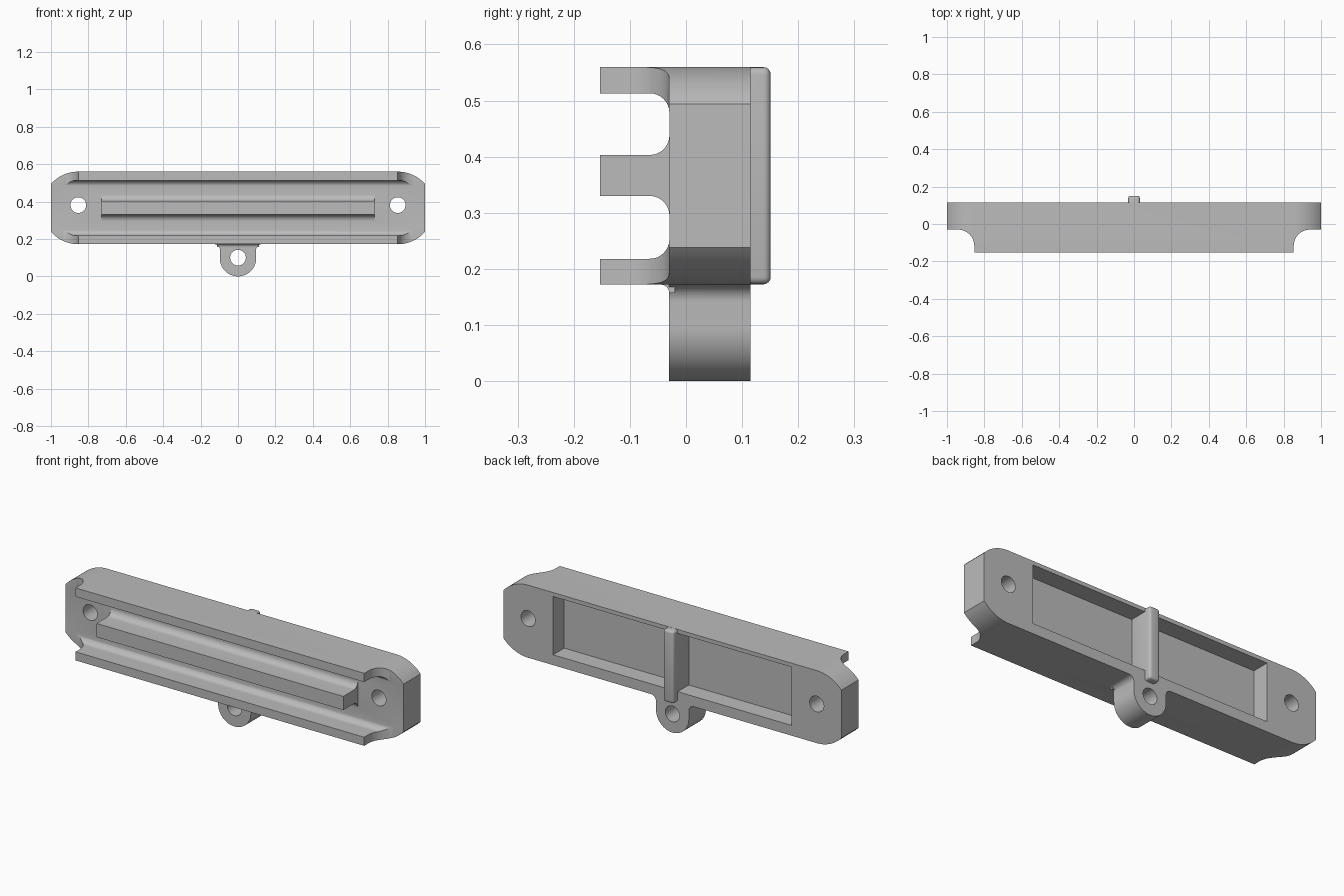
import bpy, bmesh
from math import sin, cos, pi, radians, acos

cube = bpy.data.objects.get("Cube")
if cube:
    bpy.data.objects.remove(cube, do_unlink=True)

grey = bpy.data.materials.new("plain grey")
grey.use_nodes = True
grey.diffuse_color = (0.5, 0.5, 0.5, 1)
grey.node_tree.nodes["Principled BSDF"].inputs["Base Color"].default_value = (0.5, 0.5, 0.5, 1)

FRONT, FACE, BACK = -0.153, -0.03, 0.115   # rail tips, plate front, plate back
BOTTOM, TOP = 0.172, 0.56
MID = (BOTTOM + TOP) / 2
HOLE_X, HOLE_Z, HOLE_R = 0.854, 0.381, 0.042


def arc(cu, cv, r, a0, a1, n=12):
    """Points on an arc, angles in degrees."""
    angles = [radians(a0 + (a1 - a0) * i / n) for i in range(n + 1)]
    return [(cu + r * cos(a), cv + r * sin(a)) for a in angles]


def prism(name, profile, axis, lo, hi):
    """Extrude a closed 2D profile along one axis; profile uses the other two in xyz order."""
    bm = bmesh.new()
    def place(p, d):
        c = list(p)
        c.insert("xyz".index(axis), d)
        return bm.verts.new(c)
    a = [place(p, lo) for p in profile]
    b = [place(p, hi) for p in profile]
    bm.faces.new(a)
    bm.faces.new(b[::-1])
    for i in range(len(a)):
        j = (i + 1) % len(a)
        bm.faces.new((a[j], a[i], b[i], b[j]))
    bmesh.ops.recalc_face_normals(bm, faces=bm.faces)
    mesh = bpy.data.meshes.new(name)
    bm.to_mesh(mesh)
    bm.free()
    mesh.materials.append(grey)
    ob = bpy.data.objects.new(name, mesh)
    bpy.context.collection.objects.link(ob)
    return ob


def box(name, x, y, z):
    return prism(name, [(x[0], y[0]), (x[1], y[0]), (x[1], y[1]), (x[0], y[1])], "z", *z)


def apply(ob, mod):
    bpy.context.view_layer.objects.active = ob
    bpy.ops.object.modifier_apply(modifier=mod.name)


def combine(ob, other, operation):
    mod = ob.modifiers.new("combine", "BOOLEAN")
    mod.operation, mod.solver, mod.object = operation, "EXACT", other
    apply(ob, mod)
    bpy.data.objects.remove(other, do_unlink=True)


# Long body with round ends cut off flat
R = (TOP - BOTTOM) / 2
tip = 90 - acos((1 - HOLE_X) / R) * 180 / pi
tip = 90 - tip
right = arc(HOLE_X, MID, R, -90, -tip) + arc(HOLE_X, MID, R, tip, 90)
body = prism("body", right + [(-x, z) for x, z in reversed(right)], "y", FRONT, BACK)

# Stepped ends with a large fillet
r = 0.087
for s in (-1, 1):
    step = [(HOLE_X, -0.3)] + arc(HOLE_X + r, FACE - r, r, 180, 90) + [(1.2, FACE), (1.2, -0.3)]
    combine(body, prism("end_step", [(s * x, y) for x, y in step], "z", 0, 0.8), "DIFFERENCE")

# Wide filleted channel between the rails
f, floor = 0.035, FACE + 0.0004
z0, z1 = 0.218, 0.513
channel = ([(-0.3, z0)] + arc(floor - f, z0 + f, f, -90, 0, 8)
           + arc(floor - f, z1 - f, f, 0, 90, 8) + [(-0.3, z1)])
combine(body, prism("channel", channel, "x", -1.2, 1.2), "DIFFERENCE")

# Centre bar with flared feet
b0, b1 = 0.33, 0.403
bar = ([(FRONT, b0)] + arc(floor - f, b0 - f, f, 90, 0, 8) + [(0, b0 - f), (0, b1 + f)]
       + arc(floor - f, b1 + f, f, 0, -90, 8) + [(FRONT, b1)])
combine(body, prism("centre_bar", bar, "x", -0.73, 0.73), "UNION")

# Hanging lug with fillets to the body
L, g = 0.097, 0.03
lug = (arc(0, L, L, 180, 360, 32) + arc(L + g, BOTTOM - g, g, 180, 90, 8)
       + [(L + g, BOTTOM + 0.01), (-L - g, BOTTOM + 0.01)]
       + arc(-L - g, BOTTOM - g, g, 90, 0, 8))
combine(body, prism("lug", lug, "y", FACE, BACK), "UNION")
q = 0.015
foot = arc(FACE - q, BOTTOM - q, q, 0, 90, 6) + [(FACE - q, BOTTOM + 0.01),
                                                (FACE + 0.01, BOTTOM + 0.01), (FACE + 0.01, BOTTOM - q)]
combine(body, prism("lug_fillet", foot, "x", -L - q, L + q), "UNION")

# Rear pocket
combine(body, box("pocket", (-0.706, 0.706), (0.021, 0.3), (0.227, 0.539)), "DIFFERENCE")

# Bolt holes and lug hole
for x, z in ((-HOLE_X, HOLE_Z), (HOLE_X, HOLE_Z), (0, 0.1)):
    hole = arc(x, z, HOLE_R, 0, 360, 32)[:-1]
    combine(body, prism("hole", hole, "y", -0.4, 0.4), "DIFFERENCE")

# Rounded rib across the pocket
rib = box("rear_rib", (-0.031, 0.031), (0.005, 0.151), (BOTTOM + 0.0005, TOP - 0.0005))
mod = rib.modifiers.new("round", "BEVEL")
mod.width, mod.segments = 0.013, 4
apply(rib, mod)

for ob in (body, rib):
    bpy.ops.object.select_all(action="DESELECT")
    ob.select_set(True)
    bpy.context.view_layer.objects.active = ob
    bpy.ops.object.shade_smooth_by_angle(angle=radians(30))
